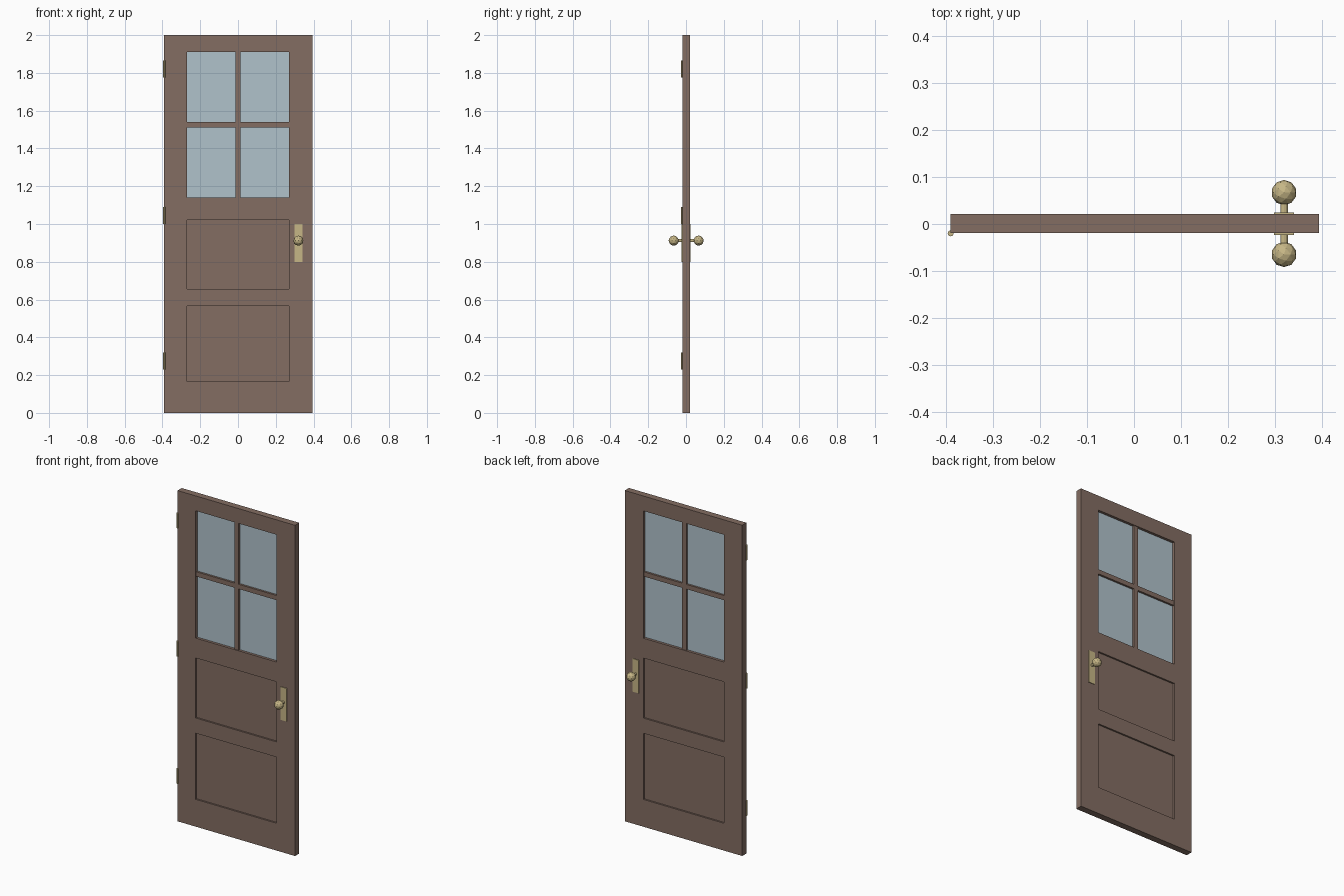
import bpy, math

if "Cube" in bpy.data.objects:
    bpy.data.objects.remove(bpy.data.objects["Cube"])


def material(name, srgb):
    m = bpy.data.materials.new(name)
    m.diffuse_color = [(c / 255 / 12.92) if c < 10 else ((c / 255 + 0.055) / 1.055) ** 2.4
                       for c in srgb] + [1.0]
    m.use_nodes = True
    m.node_tree.nodes["Principled BSDF"].inputs["Base Color"].default_value = m.diffuse_color
    return m


WOOD = material("brown wood", (131, 109, 98))
GLASS = material("pale blue glass", (176, 194, 203))
BRASS = material("brass", (198, 182, 134))
YC = 0.001      # middle of the door thickness
HALF = 0.02     # half the door thickness


def finish(name, mat):
    ob = bpy.context.object
    ob.name = name
    ob.data.materials.append(mat)
    return ob


def box(name, mat, x0, x1, y0, y1, z0, z1):
    bpy.ops.mesh.primitive_cube_add(size=1, location=((x0 + x1) / 2, (y0 + y1) / 2, (z0 + z1) / 2))
    ob = finish(name, mat)
    ob.scale = (x1 - x0, y1 - y0, z1 - z0)
    bpy.ops.object.transform_apply(location=False, rotation=False, scale=True)
    return ob


def cylinder(name, mat, radius, depth, loc, rot=(0, 0, 0), sides=12):
    bpy.ops.mesh.primitive_cylinder_add(vertices=sides, radius=radius, depth=depth,
                                        location=loc, rotation=rot)
    return finish(name, mat)


# Door slab
slab = box("door_slab", WOOD, -0.391, 0.395, YC - HALF, YC + HALF, 0, 2)


def cut(name, *bounds):
    cutter = box(name, WOOD, *bounds)
    cutter.hide_render = True
    cutter.hide_viewport = True
    cutter.display_type = 'WIRE'
    mod = slab.modifiers.new(name, 'BOOLEAN')
    mod.operation = 'DIFFERENCE'
    mod.solver = 'EXACT'
    mod.object = cutter


# Window opening, and recessed panels on both faces
X = 0.27
cut("window_cutter", -X, X, -0.1, 0.1, 1.14, 1.91)
RECESS = 0.01
for label, z0, z1 in (("upper", 0.657, 1.02), ("lower", 0.165, 0.565)):
    cut(label + "_front_cutter", -X, X, -0.1, YC - HALF + RECESS, z0, z1)
    cut(label + "_back_cutter", -X, X, YC + HALF - RECESS, 0.1, z0, z1)

# Glass and glazing bars
box("window_glass", GLASS, -X, X, YC - 0.004, YC + 0.004, 1.14, 1.91)
BAR = 0.016
box("upright_bar", WOOD, -0.014, 0.014, YC - BAR, YC + BAR, 1.14, 1.91)
for side, x0, x1 in (("left", -X, -0.014), ("right", 0.014, X)):
    box(side + "_cross_bar", WOOD, x0, x1, YC - BAR, YC + BAR, 1.512, 1.54)

# Handle plate, stem and knob on each face
for side, s in (("front", -1), ("back", 1)):
    face = YC + s * HALF
    outer = face + s * 0.004
    box(side + "_handle_plate", BRASS, 0.299, 0.341, min(face, outer), max(face, outer), 0.8, 1.0)
    cylinder(side + "_knob_stem", BRASS, 0.008, 0.04, (0.32, face + s * 0.02, 0.912),
             (math.pi / 2, 0, 0))
    bpy.ops.mesh.primitive_ico_sphere_add(subdivisions=2, radius=0.027,
                                          location=(0.32, YC + s * 0.066, 0.912))
    finish(side + "_knob", BRASS)

# Hinge barrels
for label, z in (("top", 1.82), ("middle", 1.045), ("bottom", 0.275)):
    cylinder(label + "_hinge", BRASS, 0.0065, 0.09, (-0.391, -0.02, z), sides=8)
